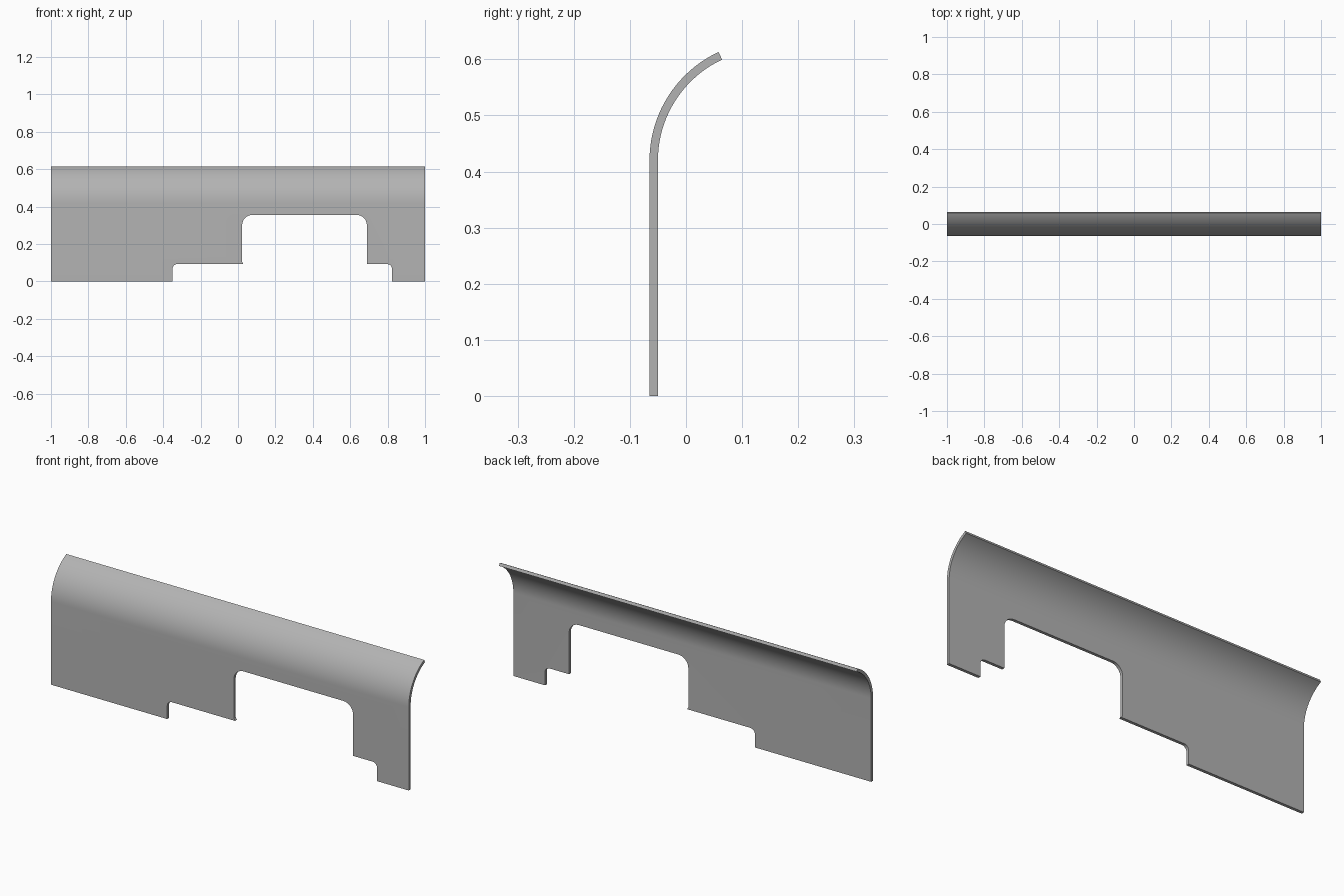
import bpy, bmesh
from math import sin, cos, radians, pi
from mathutils import Vector

if "Cube" in bpy.data.objects:
    bpy.data.objects.remove(bpy.data.objects["Cube"])

grey = bpy.data.materials.new("plain grey")
grey.use_nodes = True
colour = (0.45, 0.45, 0.45, 1)
grey.diffuse_color = colour
grey.node_tree.nodes["Principled BSDF"].inputs["Base Color"].default_value = colour


def prism(name, outline, offset):
    """Extrude a closed 3D outline along offset."""
    bm = bmesh.new()
    face = bm.faces.new([bm.verts.new(p) for p in outline])
    out = bmesh.ops.extrude_face_region(bm, geom=[face])
    moved = [v for v in out["geom"] if isinstance(v, bmesh.types.BMVert)]
    bmesh.ops.translate(bm, verts=moved, vec=offset)
    bmesh.ops.recalc_face_normals(bm, faces=bm.faces)
    mesh = bpy.data.meshes.new(name)
    bm.to_mesh(mesh)
    bm.free()
    mesh.materials.append(grey)
    obj = bpy.data.objects.new(name, mesh)
    bpy.context.collection.objects.link(obj)
    return obj


def arc(cx, cz, r, start, end, steps):
    angles = [radians(start + (end - start) * i / steps) for i in range(steps + 1)]
    return [(cx + r * cos(a), cz + r * sin(a)) for a in angles]


# Panel: thin upright sheet whose top curls backwards
front, thick, radius, bend_z, sweep = -0.065, 0.015, 0.213, 0.42, 65
centre = front + radius
profile = [(front, 0)] + arc(centre, bend_z, radius, 180, 180 - sweep, 20)
profile += arc(centre, bend_z, radius - thick, 180 - sweep, 180, 20)
profile += [(front + thick, 0)]
panel = prism("curved_panel", [(-1, y, z) for y, z in profile], Vector((2, 0, 0)))

# Stepped opening along the lower edge, with rounded upper corners
left, right, step_z, small = -0.35, 0.823, 0.092, 0.025
inner_left, inner_right, top, big = 0.022, 0.689, 0.355, 0.055
opening = [(left, -0.1)]
opening += arc(left + small, step_z - small, small, 180, 90, 6)
opening += [(inner_left + 0.007, step_z), (inner_left, step_z + 0.012)]
opening += arc(inner_left + big, top - big, big, 180, 90, 8)
opening += arc(inner_right - big, top - big, big, 90, 0, 8)
opening += [(inner_right, step_z)]
opening += arc(right - small, step_z - small, small, 90, 0, 6)
opening += [(right, -0.1)]
cutter = prism("opening_cutter", [(x, -0.2, z) for x, z in opening], Vector((0, 0.4, 0)))
cutter.hide_render = True

# Cut the opening, then drop the cutter
cut = panel.modifiers.new("opening", "BOOLEAN")
cut.operation = "DIFFERENCE"
cut.solver = "EXACT"
cut.object = cutter
bpy.ops.object.select_all(action="DESELECT")
bpy.context.view_layer.objects.active = panel
panel.select_set(True)
bpy.ops.object.modifier_apply(modifier=cut.name)
bpy.data.objects.remove(cutter)
bpy.ops.object.shade_smooth_by_angle(angle=pi / 6)
